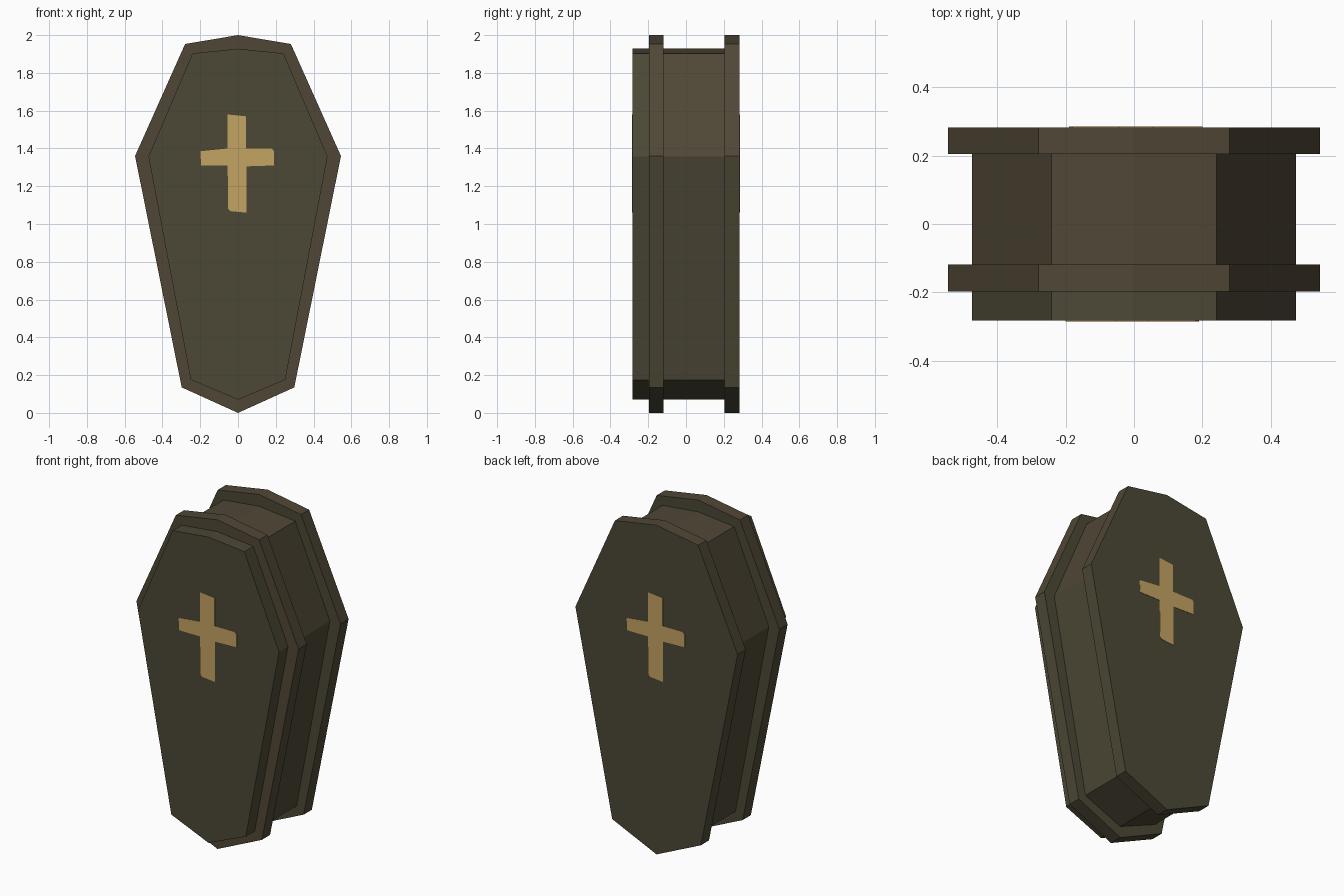
import bpy, bmesh

if "Cube" in bpy.data.objects:
    bpy.data.objects.remove(bpy.data.objects["Cube"])

def lin(c):
    c /= 255
    return c / 12.92 if c <= 0.04045 else ((c + 0.055) / 1.055) ** 2.4

def material(name, r, g, b):
    m = bpy.data.materials.new(name)
    m.diffuse_color = (lin(r), lin(g), lin(b), 1)
    m.use_nodes = True
    m.node_tree.nodes["Principled BSDF"].inputs["Base Color"].default_value = m.diffuse_color
    return m

olive = material("dark olive wood", 76, 72, 54)
brown = material("dark brown wood", 80, 71, 54)
gold = material("dull gold", 196, 163, 98)

# right half outlines, top to bottom
OUTER = [(0, 2.0), (0.28, 1.953), (0.545, 1.36), (0.298, 0.135), (0, 0.0)]
INNER = [(0, 1.928), (0.241, 1.903), (0.474, 1.357), (0.25, 0.175), (0, 0.07)]

def full(half):
    return half + [(-x, z) for x, z in reversed(half[1:-1])]

def prism(name, outline, y0, y1, mats, rule=None):
    bm = bmesh.new()
    front = bm.faces.new([bm.verts.new((x, y0, z)) for x, z in outline])
    ext = bmesh.ops.extrude_face_region(bm, geom=[front], use_keep_orig=True)
    for v in ext["geom"]:
        if isinstance(v, bmesh.types.BMVert):
            v.co.y = y1
    bmesh.ops.recalc_face_normals(bm, faces=bm.faces[:])
    if rule:
        for f in bm.faces:
            f.material_index = rule(f)
    me = bpy.data.meshes.new(name)
    bm.to_mesh(me)
    bm.free()
    for m in mats:
        me.materials.append(m)
    ob = bpy.data.objects.new(name, me)
    bpy.context.collection.objects.link(ob)
    return ob

# upper slanted sides are browner than the rest
def upper_brown(f):
    return int(abs(f.normal.y) < 0.5 and f.calc_center_median().z > 1.4)

# stacked layers: raised lid, lid rim, body, base rim
prism("lid_panel", full(INNER), -0.283, -0.197, [olive])
prism("lid_rim", full(OUTER), -0.197, -0.118, [olive, brown], lambda f: int(f.normal.y < -0.5 or upper_brown(f)))
prism("body", full(INNER), -0.118, 0.205, [olive, brown], upper_brown)
prism("base_rim", full(OUTER), 0.205, 0.283, [olive, brown], upper_brown)

# thin painted crosses on lid and base
CROSS = [(-0.055, 1.58), (0.042, 1.57), (0.042, 1.40), (0.18, 1.40), (0.19, 1.385),
         (0.19, 1.31), (0.045, 1.305), (0.045, 1.06), (-0.04, 1.068), (-0.052, 1.08),
         (-0.055, 1.31), (-0.195, 1.31), (-0.20, 1.385), (-0.055, 1.40)]
prism("front_cross", CROSS, -0.285, -0.282, [gold])
prism("back_cross", [(-x, z) for x, z in CROSS], 0.282, 0.285, [gold])
